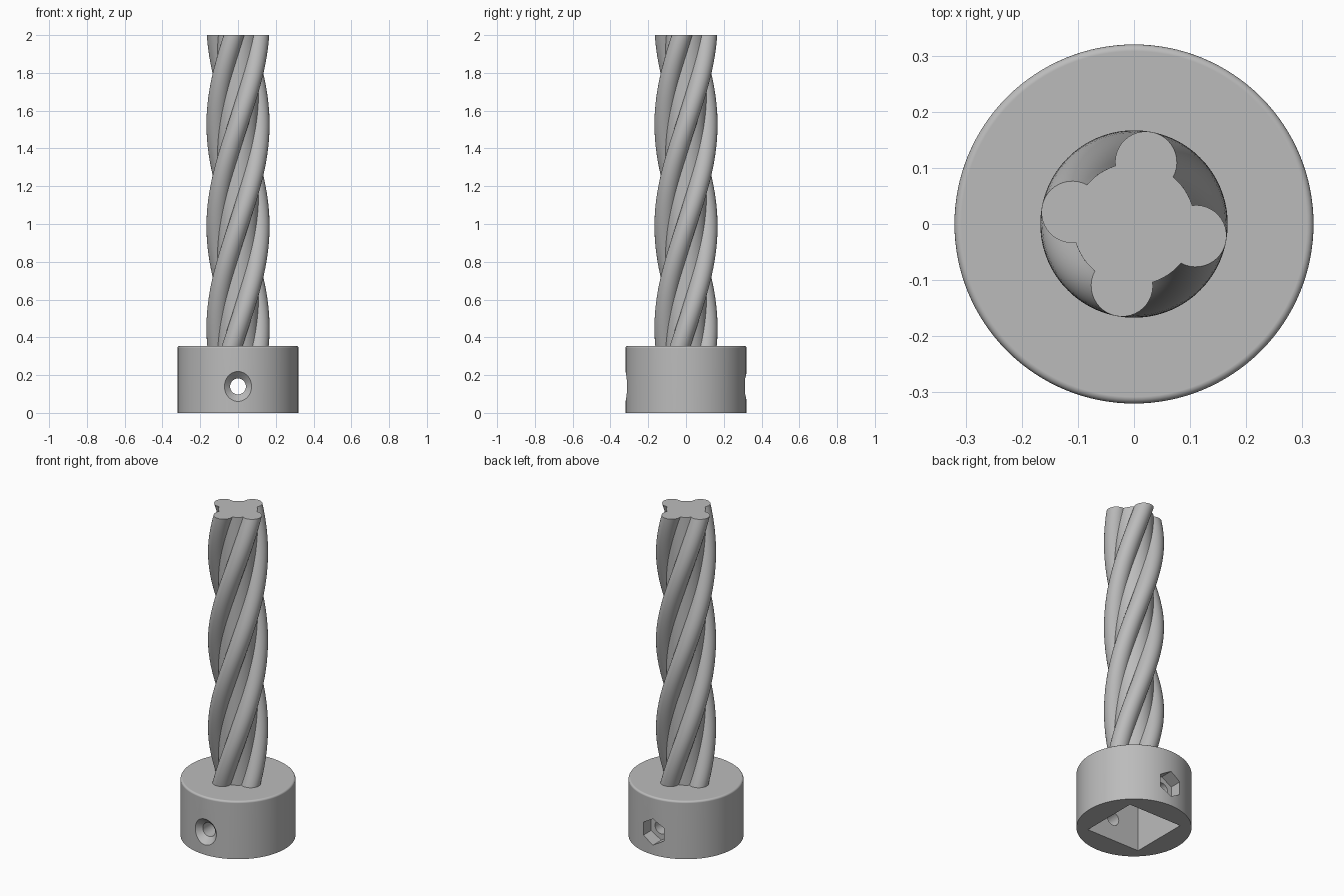
import bpy, bmesh
from math import sin, cos, pi, radians, acos, atan2
from mathutils import Matrix, Vector

cube = bpy.data.objects.get("Cube")
if cube:
    bpy.data.objects.remove(cube)

COLLAR_R, COLLAR_H, FILLET = 0.32, 0.355, 0.012
SOCKET_HALF, SOCKET_H = 0.182, 0.28
HOLE_Z, HOLE_R = 0.14, 0.042
TOP, TWIST = 2.0, radians(167)          # twist per unit of height
CORE_R, LOBE_R, LOBE_D = 0.109, 0.055, 0.112

metal = bpy.data.materials.new("grey metal")
grey = (0.5, 0.5, 0.5, 1)
metal.diffuse_color = grey
metal.use_nodes = True
metal.node_tree.nodes["Principled BSDF"].inputs["Base Color"].default_value = grey


def finish(name, bm):
    bmesh.ops.recalc_face_normals(bm, faces=bm.faces)
    mesh = bpy.data.meshes.new(name)
    bm.to_mesh(mesh)
    bm.free()
    mesh.materials.append(metal)
    ob = bpy.data.objects.new(name, mesh)
    bpy.context.collection.objects.link(ob)
    return ob


def loft(name, rings):
    """Closed skin through rings of equal point count, capped at both ends."""
    bm = bmesh.new()
    loops = [[bm.verts.new(p) for p in ring] for ring in rings]
    n = len(loops[0])
    for a, b in zip(loops, loops[1:]):
        for i in range(n):
            j = (i + 1) % n
            bm.faces.new((a[i], a[j], b[j], b[i]))
    bm.faces.new(loops[0])
    bm.faces.new(loops[-1])
    return finish(name, bm)


def circle_z(r, z, n=128):
    return [Vector((r * cos(2 * pi * i / n), r * sin(2 * pi * i / n), z)) for i in range(n)]


def circle_y(r, y, n=40):
    return [Vector((r * sin(2 * pi * i / n), y, HOLE_Z + r * cos(2 * pi * i / n))) for i in range(n)]


def activate(ob):
    bpy.ops.object.select_all(action='DESELECT')
    ob.select_set(True)
    bpy.context.view_layer.objects.active = ob


def smooth(ob):
    activate(ob)
    bpy.ops.object.shade_smooth_by_angle(angle=radians(35))
    weighted = ob.modifiers.new("weighted normals", 'WEIGHTED_NORMAL')
    weighted.keep_sharp = True


def cut(ob, cutter):
    activate(ob)
    mod = ob.modifiers.new("cut", 'BOOLEAN')
    mod.operation = 'DIFFERENCE'
    mod.solver = 'EXACT'
    mod.object = cutter
    bpy.ops.object.modifier_apply(modifier=mod.name)
    bpy.data.objects.remove(cutter)


# Collar with a rounded top rim
rings = [circle_z(COLLAR_R, 0)]
for k in range(5):
    a = k * pi / 8
    rings.append(circle_z(COLLAR_R - FILLET * (1 - cos(a)), COLLAR_H - FILLET * (1 - sin(a))))
collar = loft("collar", rings)

# Square socket underneath
bm = bmesh.new()
bmesh.ops.create_cube(bm, size=1, matrix=Matrix.Translation((0, 0, SOCKET_H - 0.25))
                      @ Matrix.Diagonal((2 * SOCKET_HALF, 2 * SOCKET_HALF, 0.5, 1)))
cut(collar, finish("socket_cutter", bm))

# Cross hole, countersunk in front, with a hexagonal nut pocket behind
sink = 0.032
cut(collar, loft("front_hole_cutter", [
    circle_y(HOLE_R + sink + 0.05, -COLLAR_R - 0.05), circle_y(HOLE_R + sink, -COLLAR_R + 0.006),
    circle_y(HOLE_R, -COLLAR_R + 0.006 + sink), circle_y(HOLE_R, 0)]))
cut(collar, loft("back_hole_cutter", [circle_y(HOLE_R, 0.01), circle_y(HOLE_R, 0.4)]))
cut(collar, loft("nut_cutter", [circle_y(0.08, 0.24, 6), circle_y(0.08, 0.4, 6)]))
smooth(collar)

# Shaft section: round core with four round lobes
neck = acos((LOBE_D**2 + CORE_R**2 - LOBE_R**2) / (2 * LOBE_D * CORE_R))
sweep = atan2(CORE_R * sin(neck), CORE_R * cos(neck) - LOBE_D)
section = []
for q in range(4):
    turn = Matrix.Rotation(q * pi / 2, 3, 'Z')
    for i in range(25):
        a = sweep * (i / 12 - 1)
        section.append(turn @ Vector((LOBE_D + LOBE_R * cos(a), LOBE_R * sin(a), 0)))
    for i in range(1, 6):
        a = neck + (pi / 2 - 2 * neck) * i / 6
        section.append(turn @ Vector((CORE_R * cos(a), CORE_R * sin(a), 0)))

# Twisted shaft
bottom, layers = 0.32, 120
rings = []
for k in range(layers + 1):
    z = bottom + (TOP - bottom) * k / layers
    turn = Matrix.Rotation(radians(-11) + TWIST * (z - TOP), 3, 'Z')
    rings.append([turn @ p + Vector((0, 0, z)) for p in section])
smooth(loft("twisted_shaft", rings))
